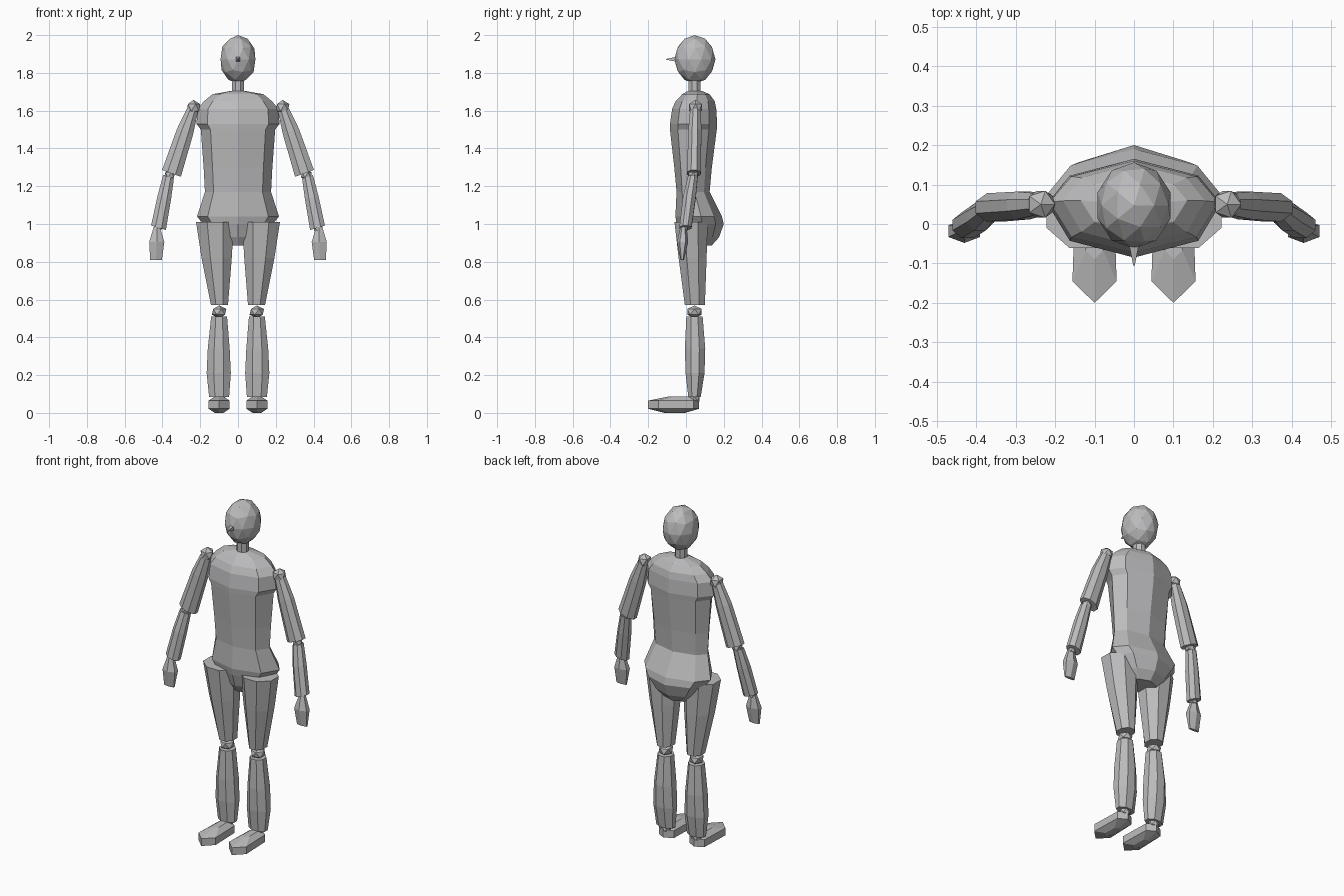
import bpy, bmesh, math
from mathutils import Vector

grey = bpy.data.materials.new("plain_grey")
grey.diffuse_color = (0.5, 0.5, 0.51, 1)


def finish(name, bm):
    bmesh.ops.recalc_face_normals(bm, faces=bm.faces)
    me = bpy.data.meshes.new(name)
    bm.to_mesh(me)
    bm.free()
    me.materials.append(grey)
    ob = bpy.data.objects.new(name, me)
    bpy.context.collection.objects.link(ob)
    return ob


def loft(name, rings):
    """Skin a list of point rings and cap both ends."""
    bm = bmesh.new()
    loops = [[bm.verts.new(p) for p in ring] for ring in rings]
    n = len(loops[0])
    for a, b in zip(loops, loops[1:]):
        for i in range(n):
            j = (i + 1) % n
            bm.faces.new((a[i], a[j], b[j], b[i]))
    bm.faces.new(loops[0])
    bm.faces.new(loops[-1])
    return finish(name, bm)


def limb(name, side, rings, sides=8, tilt=0.0):
    """Faceted limb; each ring is x, y, z, half width, half depth."""
    t = math.radians(tilt)
    k = 1 / math.cos(math.pi / sides)
    out = []
    for x, y, z, rx, ry in rings:
        ring = []
        for i in range(sides):
            a = 2 * math.pi * (i + 0.5) / sides
            u, v = k * rx * math.cos(a), k * ry * math.sin(a)
            ring.append((side * (x + u * math.cos(t)), y + v, z + u * math.sin(t)))
        out.append(ring)
    return loft(name, out)


def ball(name, centre, size, detail=1):
    bm = bmesh.new()
    bmesh.ops.create_icosphere(bm, subdivisions=detail, radius=1)
    bmesh.ops.scale(bm, vec=Vector(size), verts=bm.verts)
    bmesh.ops.translate(bm, vec=Vector(centre), verts=bm.verts)
    return finish(name, bm)


# head, nose and neck
ball("head", (0, 0.047, 1.872), (0.097, 0.109, 0.128), 2)
loft("nose", [[(sx * r, y, 1.872 + sz * r) for sx, sz in ((1, 1), (-1, 1), (-1, -1), (1, -1))]
              for y, r in ((-0.045, 0.014), (-0.105, 0.002))])
limb("neck", 1, [(0, 0.045, 1.68, 0.032, 0.032), (0, 0.045, 1.76, 0.032, 0.032)])

# torso with pelvis: height, half width, front, back
torso = [(0.885, 0.085, 0.0, 0.135), (0.93, 0.13, -0.03, 0.175), (1.0, 0.185, -0.05, 0.2),
         (1.04, 0.217, -0.056, 0.19), (1.17, 0.175, -0.05, 0.125), (1.3, 0.182, -0.062, 0.137),
         (1.5, 0.197, -0.085, 0.163), (1.53, 0.22, -0.085, 0.165), (1.61, 0.214, -0.073, 0.16),
         (1.65, 0.18, -0.055, 0.152), (1.687, 0.135, -0.02, 0.125), (1.704, 0.04, 0.01, 0.085)]
rings = []
for z, w, f, b in torso:
    d = 0.17 * (b - f)
    m = 0.45 * f + 0.55 * b
    rings.append([(0, f, z), (0.74 * w, f + d, z), (w, m, z), (0.74 * w, b - d, z),
                  (0, b, z), (-0.74 * w, b - d, z), (-w, m, z), (-0.74 * w, f + d, z)])
loft("torso", rings)

for s, tag in ((-1, "right"), (1, "left")):
    # arms
    ball(tag + "_shoulder", (s * 0.236, 0.05, 1.617), (0.04, 0.04, 0.04))
    limb(tag + "_upper_arm", s, [(0.24, 0.05, 1.605, 0.03, 0.028), (0.28, 0.047, 1.49, 0.045, 0.035),
                                 (0.352, 0.042, 1.268, 0.053, 0.036)], tilt=20)
    ball(tag + "_elbow", (s * 0.362, 0.038, 1.26), (0.032, 0.03, 0.03))
    limb(tag + "_forearm", s, [(0.368, 0.036, 1.25, 0.03, 0.026), (0.39, 0.018, 1.14, 0.037, 0.034),
                               (0.421, -0.003, 0.98, 0.041, 0.032)], tilt=17)
    ball(tag + "_wrist", (s * 0.425, -0.01, 0.975), (0.025, 0.022, 0.022))
    limb(tag + "_hand", s, [(0.43, -0.013, 0.985, 0.016, 0.014), (0.43, -0.018, 0.905, 0.04, 0.026),
                            (0.434, -0.02, 0.81, 0.031, 0.008)], 6)
    # legs
    limb(tag + "_thigh", s, [(0.098, 0.047, 0.57, 0.045, 0.053), (0.113, 0.035, 0.82, 0.08, 0.074),
                             (0.122, 0.027, 1.01, 0.1, 0.088)])
    ball(tag + "_knee", (s * 0.1, 0.045, 0.535), (0.043, 0.045, 0.034))
    limb(tag + "_shin", s, [(0.1, 0.045, 0.085, 0.053, 0.033), (0.102, 0.048, 0.21, 0.064, 0.05),
                            (0.102, 0.048, 0.34, 0.058, 0.054), (0.1, 0.045, 0.51, 0.042, 0.043)])
    ball(tag + "_ankle", (s * 0.1, 0.045, 0.075), (0.035, 0.03, 0.03))
    # foot: pointed outline, widest around the middle heights
    outline = [(0, -0.135), (0.056, -0.08), (0.05, 0.105), (0, 0.135), (-0.05, 0.105), (-0.056, -0.08)]
    loft(tag + "_foot", [[(s * 0.1 + x * k, y * k + c, z) for x, y in outline]
                         for z, k, c in ((0.0, 0.4, -0.06), (0.022, 1, -0.065),
                                         (0.065, 1, -0.065), (0.087, 0.4, -0.035))])
